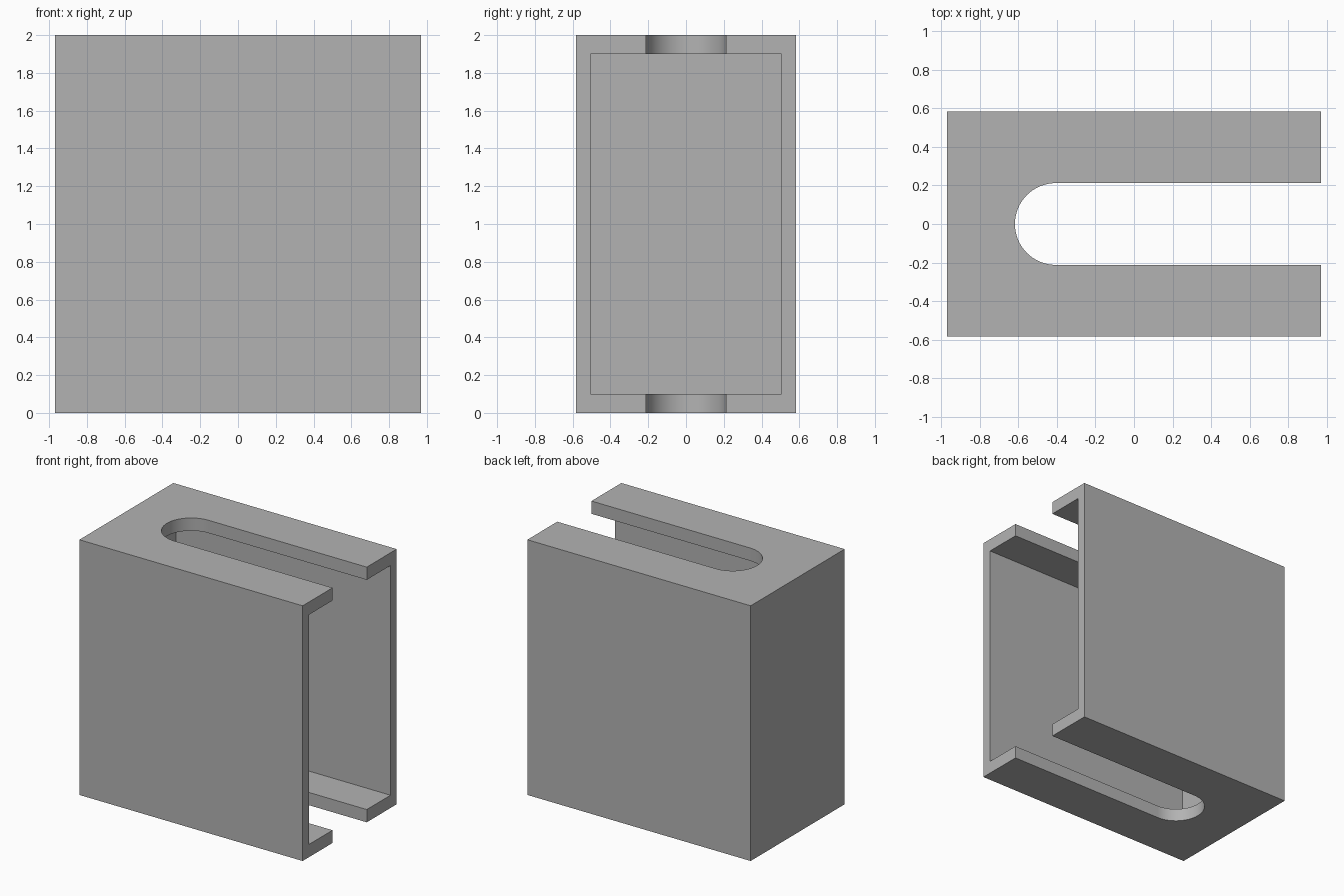
import bpy, bmesh
from math import sin, cos, pi, radians

old = bpy.data.objects.get("Cube")
if old:
    bpy.data.objects.remove(old, do_unlink=True)

HX, HY, HEIGHT = 0.968, 0.582, 2.0      # outer half sizes and height
WALL, PLATE = 0.076, 0.1                # side wall and end plate thickness
SLOT_R, SLOT_X = 0.212, -0.405          # slot radius and centre of its round end

grey = bpy.data.materials.new("plain grey")
grey.use_nodes = True
colour = (0.45, 0.45, 0.45, 1)
grey.diffuse_color = colour
grey.node_tree.nodes["Principled BSDF"].inputs["Base Color"].default_value = colour


def prism(name, outline, z0, z1):
    """Extrude a flat outline from z0 up to z1."""
    bm = bmesh.new()
    base = bm.faces.new([bm.verts.new((x, y, z0)) for x, y in outline])
    top = bmesh.ops.extrude_face_region(bm, geom=[base])["geom"]
    verts = [g for g in top if isinstance(g, bmesh.types.BMVert)]
    bmesh.ops.translate(bm, verts=verts, vec=(0, 0, z1 - z0))
    bmesh.ops.recalc_face_normals(bm, faces=bm.faces)
    mesh = bpy.data.meshes.new(name)
    bm.to_mesh(mesh)
    bm.free()
    mesh.materials.append(grey)
    obj = bpy.data.objects.new(name, mesh)
    bpy.context.collection.objects.link(obj)
    return obj


def rectangle(x0, x1, y):
    return [(x0, -y), (x1, -y), (x1, y), (x0, y)]


# Outer block
housing = prism("slotted_housing", rectangle(-HX, HX, HY), 0, HEIGHT)

# Cavity open on one end, and a round-ended slot through both plates
cavity = prism("cavity_cutter", rectangle(-HX + WALL, HX + 0.2, HY - WALL),
               PLATE, HEIGHT - PLATE)
steps = 32
arc = [(SLOT_X + SLOT_R * cos(a), SLOT_R * sin(a))
       for a in (pi / 2 + pi * i / steps for i in range(steps + 1))]
slot = prism("slot_cutter", arc + [(HX + 0.3, -SLOT_R), (HX + 0.3, SLOT_R)],
             -0.2, HEIGHT + 0.2)

bpy.ops.object.select_all(action="DESELECT")
housing.select_set(True)
bpy.context.view_layer.objects.active = housing
for cutter in (cavity, slot):
    cutter.hide_render = True
    cut = housing.modifiers.new(cutter.name, "BOOLEAN")
    cut.operation, cut.solver, cut.object = "DIFFERENCE", "EXACT", cutter
    bpy.ops.object.modifier_apply(modifier=cut.name)
for cutter in (cavity, slot):
    bpy.data.objects.remove(cutter, do_unlink=True)

bpy.ops.object.shade_smooth_by_angle(angle=radians(30))
